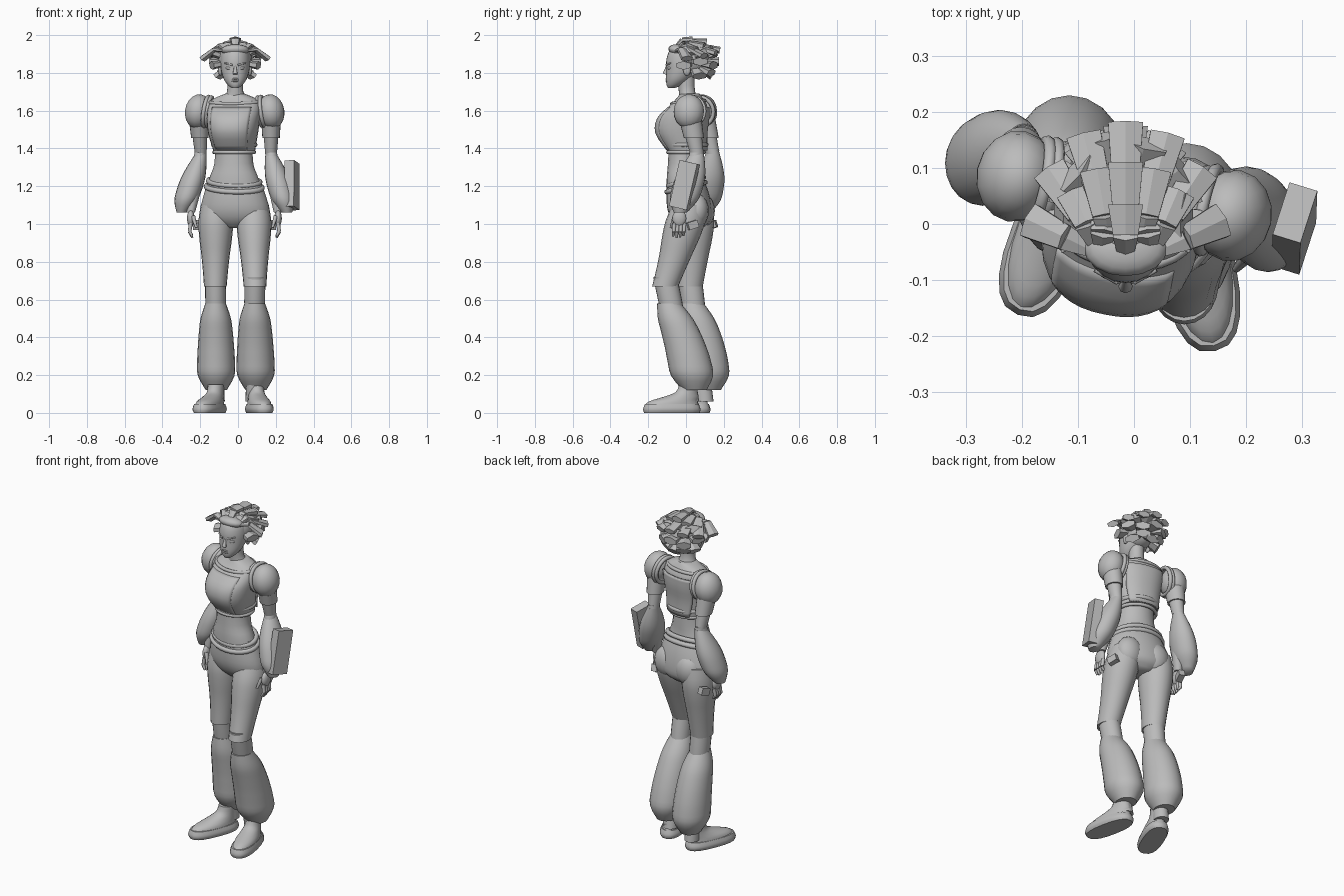
import bpy, bmesh, math
from mathutils import Vector

default_cube = bpy.data.objects.get("Cube")
if default_cube:
    bpy.data.objects.remove(default_cube, do_unlink=True)

GREY = (0.5, 0.5, 0.5, 1)
clay = bpy.data.materials.new("plain_grey")
clay.use_nodes = True
clay.diffuse_color = GREY
clay.node_tree.nodes["Principled BSDF"].inputs["Base Color"].default_value = GREY
TWIST = -0.2  # the body turns a little about the vertical
MIDDLE = Vector((-0.02, 0, 0))


def finish(name, bm, location=(0, 0, 0), rotation=(0, 0, 0), smooth=True):
    bmesh.ops.recalc_face_normals(bm, faces=bm.faces)
    mesh = bpy.data.meshes.new(name)
    bm.to_mesh(mesh)
    bm.free()
    mesh.materials.append(clay)
    part = bpy.data.objects.new(name, mesh)
    bpy.context.collection.objects.link(part)
    part.location, part.rotation_euler = location, rotation
    if smooth:
        bpy.ops.object.select_all(action='DESELECT')
        part.select_set(True)
        bpy.context.view_layer.objects.active = part
        bpy.ops.object.shade_smooth_by_angle(angle=math.radians(50))
    return part


def refine(rings, steps=3):
    """Pass a smooth curve through a short list of rings."""
    points = [Vector(ring) for ring in rings]
    curve = []
    for i in range(len(points) - 1):
        start, end = points[i], points[i + 1]
        leave = (end - points[max(i - 1, 0)]) / 2
        arrive = (points[min(i + 2, len(points) - 1)] - start) / 2
        for k in range(steps):
            t = k / steps
            ease = t * t * (3 - 2 * t)
            curve.append(start.lerp(end, ease) + leave * t * (1 - t) ** 2 - arrive * t * t * (1 - t))
    return curve + [points[-1]]


def loft(name, rings, location=(0, 0, 0), yaw=0, sides=20, power=1, arc=None, grow=0):
    """Skin over level rings of (x, y, z, half width, half depth); an arc leaves it open."""
    bm = bmesh.new()
    first, last = arc or (0, math.tau)
    rows = []
    for x, y, z, width, depth in refine(rings):
        row = []
        for i in range(sides + bool(arc)):
            angle = first + (last - first) * i / sides
            across, along = math.cos(angle), math.sin(angle)
            row.append(bm.verts.new((x + (width + grow) * math.copysign(abs(across) ** power, across),
                                     y + (depth + grow) * math.copysign(abs(along) ** power, along), z)))
        rows.append(row)
    for low, high in zip(rows, rows[1:]):
        for i in range(sides):
            j = (i + 1) % len(low)
            bm.faces.new((low[i], low[j], high[j], high[i]))
    if not arc:
        bm.faces.new(rows[0])
        bm.faces.new(rows[-1])
    return finish(name, bm, location, (0, 0, yaw))


def stack(name, rings, location=MIDDLE, yaw=TWIST, **options):
    """Loft on the centre line from (y, z, half width, half depth)."""
    return loft(name, [(0, *ring) for ring in rings], location, yaw, **options)


def limb(name, start, end, radii, depth=1.15, sag=0):
    """Loft between two joints with evenly spaced radii; sag bows it backwards."""
    rings = []
    for i, radius in enumerate(radii):
        t = i / (len(radii) - 1)
        spot = Vector(start).lerp(Vector(end), t)
        spot.y += sag * math.sin(math.pi * t)
        rings.append((*spot, radius, radius * depth))
    return loft(name, rings)


def ball(name, location, size, rotation=(0, 0, 0), segments=16):
    bm = bmesh.new()
    bmesh.ops.create_uvsphere(bm, u_segments=segments, v_segments=segments * 2 // 3, radius=1)
    bmesh.ops.scale(bm, vec=size, verts=bm.verts)
    return finish(name, bm, location, rotation)


def block(name, location, size, rotation):
    bm = bmesh.new()
    bmesh.ops.create_cube(bm, size=1)
    bmesh.ops.scale(bm, vec=size, verts=bm.verts)
    return finish(name, bm, location, rotation, smooth=False)


def rod(name, start, end, start_radius, end_radius, sides=8, flat=1, smooth=True):
    start, end = Vector(start), Vector(end)
    bm = bmesh.new()
    bmesh.ops.create_cone(bm, cap_ends=True, segments=sides, radius1=start_radius,
                          radius2=end_radius, depth=(end - start).length)
    bmesh.ops.scale(bm, vec=(1, flat, 1), verts=bm.verts)
    turn = (end - start).to_track_quat('Z', 'Y').to_euler()
    return finish(name, bm, (start + end) / 2, turn, smooth)


def hoop(name, location, width, depth, thick, rotation=(0, 0, TWIST)):
    """Closed band: a small round section swept round an ellipse."""
    bm = bmesh.new()
    around, section = 28, 8
    grid = []
    for i in range(around):
        u = math.tau * i / around
        row = []
        for j in range(section):
            v = math.tau * j / section
            out = thick * math.cos(v)
            row.append(bm.verts.new(((width + out) * math.cos(u), (depth + out) * math.sin(u), thick * math.sin(v))))
        grid.append(row)
    for i, row in enumerate(grid):
        following = grid[(i + 1) % around]
        for j in range(section):
            k = (j + 1) % section
            bm.faces.new((row[j], following[j], following[k], row[k]))
    return finish(name, bm, location, rotation)


# Torso: bare waist, cropped top, front and back panels, bands
stack("waist", [(-.01, 1.44, .1, .08), (-.01, 1.32, .105, .085), (-.01, 1.25, .13, .09), (0, 1.18, .15, .1)])
top = [(0, 1.39, .11, .1), (-.03, 1.48, .13, .13), (-.02, 1.56, .14, .13),
       (.01, 1.62, .14, .1), (.02, 1.66, .12, .07), (.02, 1.69, .05, .05)]
stack("crop_top", top, sides=28, power=.85)
for label, facing in (("chest_panel", -math.pi / 2), ("back_panel", math.pi / 2)):
    panel = stack(label, top[:4], sides=12, power=.85, arc=(facing - .8, facing + .8), grow=.001)
    panel.modifiers.new("thickness", 'SOLIDIFY').thickness = .01
hoop("upper_band", MIDDLE + Vector((0, 0, 1.42)), .112, .108, .012)
hoop("lower_band", MIDDLE + Vector((0, 0, 1.38)), .107, .095, .01)
hoop("neckline_band", MIDDLE + Vector((0, .012, 1.645)), .13, .085, .01, (.1, 0, TWIST))

# Trousers: seat and sagging waistbands
stack("hips", [(0, 1.23, .14, .095), (.01, 1.16, .165, .11), (.02, 1.08, .185, .115),
               (.03, 1.02, .17, .1), (.03, .98, .06, .06)], sides=24)
for height, reach in ((1.225, .138), (1.195, .15)):
    hoop("waistband", MIDDLE + Vector((0, 0, height)), reach, reach * .68, .014, (.24, .05, TWIST))
for side in (-1, 1):
    ball("seat_cheek", (side * .08, .075 + side * TWIST * .08, 1.07), (.08, .062, .09))

# Legs and shoes: the left leg steps forward
legs = {
    "left": [(.083, .02, 1.1), (.09, -.11, .67), (.08, .025, .06), (.113, -.075, 0), .2],
    "right": [(-.117, .045, 1.1), (-.12, .02, .67), (-.11, .1, .06), (-.15, -.018, 0), -.38],
}
for side, (hip, knee, ankle, foot, yaw) in legs.items():
    hip, knee, ankle, foot = map(Vector, (hip, knee, ankle, foot))
    limb(side + "_thigh", hip, knee, [.08, .092, .087, .076, .067, .06], sag=.005)
    limb(side + "_shin", knee + Vector((0, 0, .05)), ankle, [.055, .055, .05, .045, .04, .04])
    warmer_top = knee.lerp(ankle, .15)
    warmer_end = ankle + Vector((.015 if side == "left" else -.005, .02, .06))
    limb(side + "_leg_warmer", warmer_top, warmer_end, [.055, .08, .09, .096, .1, .097, .055], sag=.02)
    stack(side + "_sole", [(0, 0, .06, .15), (0, .02, .068, .155), (0, .048, .06, .145)],
          foot, yaw, power=.8)
    stack(side + "_shoe", [(0, .04, .06, .147), (.01, .062, .056, .13), (.05, .085, .047, .095),
                           (.08, .11, .042, .06), (.09, .15, .042, .05)], foot, yaw)

# Arms: puffed shoulder, short sleeve, bare arm, flared cuff, hand
arms = {
    "left": [1, (.175, .015, 1.595), (.175, .058, 1.37), (.212, -.025, 1.06), (.258, -.03, 1.06)],
    "right": [-1, (-.21, .085, 1.595), (-.197, .142, 1.37), (-.25, .075, 1.06), (-.297, .1, 1.06)],
}
for side, (out, shoulder, elbow, wrist, cuff_end) in arms.items():
    shoulder, elbow, wrist = map(Vector, (shoulder, elbow, wrist))
    ball(side + "_shoulder_puff", shoulder, (.071, .082, .092), (0, -out * .15, TWIST))
    for inset, reach in ((.042, .08), (.058, .077)):
        hoop(side + "_armhole_band", shoulder + Vector((-out * inset, out * .01, 0)), reach, reach * .92,
             .011, (0, math.pi / 2 - out * .15, TWIST))
    limb(side + "_upper_arm", shoulder, elbow, [.045, .042, .037, .031])
    limb(side + "_forearm", elbow + Vector((0, 0, .02)), wrist, [.03, .034, .034, .022])
    limb(side + "_sleeve", shoulder, shoulder.lerp(elbow, .62), [.055, .046])
    limb(side + "_cuff", elbow, cuff_end, [.03, .05, .064, .067, .06, .028], depth=1.22)
    palm = wrist + Vector((0, -.01, -.03))
    ball(side + "_palm", palm, (.02, .037, .045))
    for finger in range(4):
        root = palm + Vector((0, (finger - 1.5) * .018, -.025))
        knuckle = root + Vector((out * .006, -.003, -.045))
        tip = knuckle + Vector((-out * .014, -.003, abs(finger - 1.3) * .008 - .035))
        rod(side + "_finger", root, knuckle, .011, .01)
        rod(side + "_fingertip", knuckle, tip, .01, .006)
    rod(side + "_thumb", palm + Vector((-out * .012, -.025, .01)), palm + Vector((-out * .03, -.045, -.05)), .012, .007)
    block(side + "_hand_clip", palm + Vector((-out * .035, .07, -.035)), (.035, .055, .04), (.3, 0, out * .3))

# Slab carried on the left forearm
block("forearm_slab", (.286, -.008, 1.205), (.052, .1, .25), (-.22, -.06, -.3))

# Neck, head and face, set out from the base of the skull
skull = Vector((-.015, 0, 1.8))
stack("neck", [(.02, -.14, .075, .055), (.005, -.1, .043, .043), (0, 0, .043, .045)], skull, 0)
stack("head", [(-.077, -.08, .018, .018), (-.06, -.063, .04, .043), (-.04, -.03, .062, .066), (-.018, .02, .076, .086),
               (-.01, .07, .078, .094), (0, .12, .068, .085), (.01, .155, .03, .04)], skull, 0, sides=24)
rod("nose", skull + Vector((0, -.1, .035)), skull + Vector((0, -.111, -.007)), .006, .013)
for label, height in (("upper_lip", -.032), ("lower_lip", -.043)):
    ball(label, skull + Vector((0, -.099, height)), (.02, .01, .006))
for side in (-1, 1):
    ball("eye", skull + Vector((side * .033, -.086, .025)), (.018, .012, .009), (0, -side * .1, side * .35))
    rod("eyebrow", skull + Vector((side * .014, -.103, .042)), skull + Vector((side * .055, -.082, .052)), .006, .004)
    ball("ear", skull + Vector((side * .078, .005, .015)), (.012, .02, .03))

# Hair: cap, hairline and faceted clumps that widen to blunt ends
ball("hair_cap", skull + Vector((0, .022, .072)), (.09, .1, .093))
ball("hairline", skull + Vector((0, -.042, .12)), (.075, .052, .03), (-.2, 0, 0))


def clump(start, end, root, width):
    rod("hair_clump", start, end, root, width, 6, .5, False)


# outward clumps round the back and sides
crown = skull + Vector((0, .025, .06))
for tilt, count, spread in ((-35, 5, 65), (-5, 7, 105), (28, 6, 95)):
    for i in range(count):
        swing = math.radians(spread * (2 * i / (count - 1) - 1))
        lift = math.radians(tilt + (5 if i % 2 else -5))
        reach = Vector((.13 * math.sin(swing) * math.cos(lift),
                        .15 * math.cos(swing) * math.cos(lift), .12 * math.sin(lift)))
        clump(crown + reach * .3, crown + reach, .028, .046)

# strands fanned back from the brow in a long low layer and a short high one
for count, spread, length, rise in ((7, 75, .235, .12), (5, 48, .165, .165), (3, 30, .09, .175)):
    for i in range(count):
        share = 2 * i / (count - 1) - 1
        swing = math.radians(spread * share)
        root = skull + Vector((share * .045, abs(share) * .02 - .075, .115))
        tip = skull + Vector((math.sin(swing) * length * .75, math.cos(swing) * length - .055,
                              rise - abs(share) * .045))
        bend = root.lerp(tip, .5) + Vector((0, 0, .03))
        clump(root, bend, .01, .026)
        clump(bend, tip, .026, .036)
